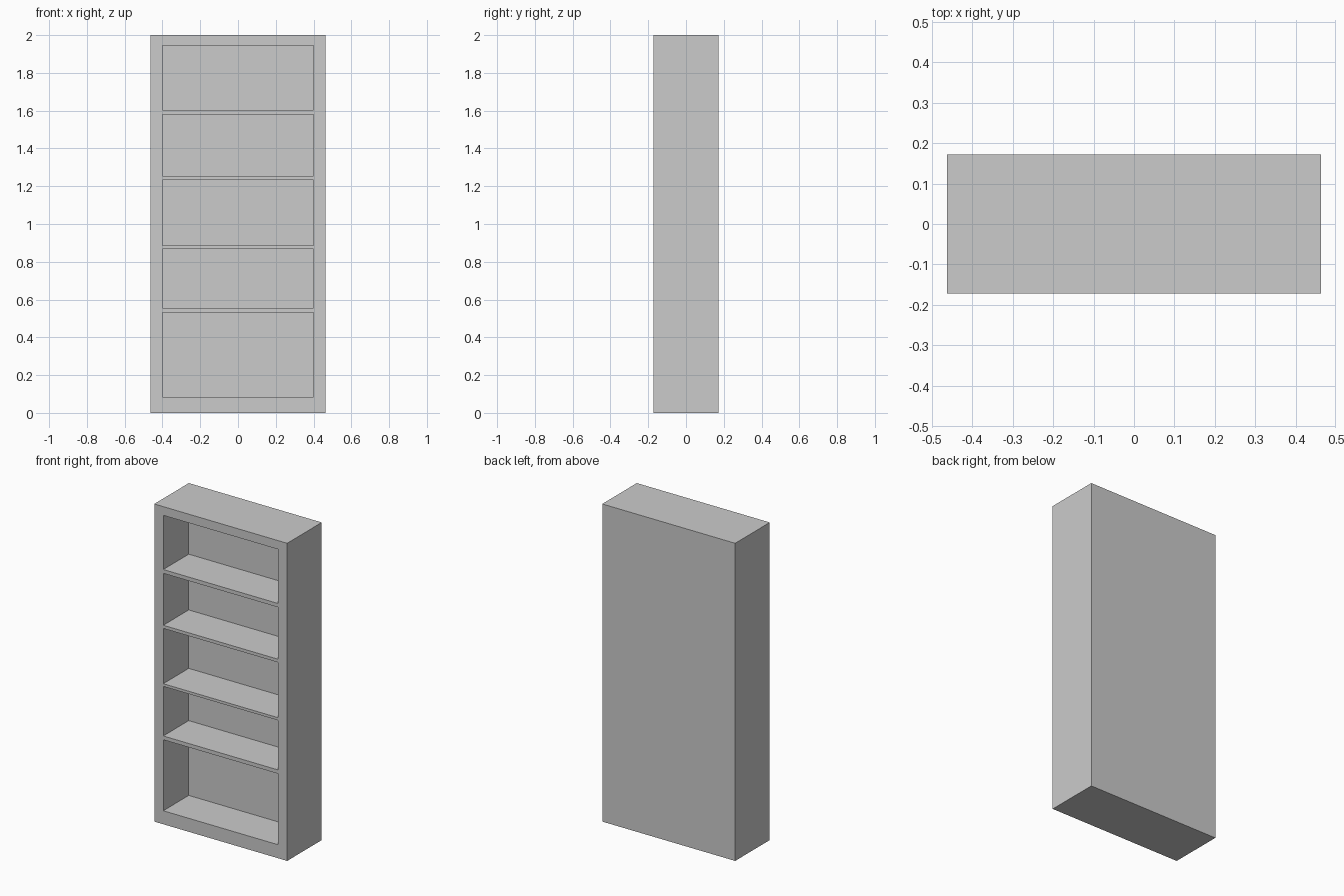
import bpy, bmesh
from mathutils import Matrix, Vector

if "Cube" in bpy.data.objects:
    bpy.data.objects.remove(bpy.data.objects["Cube"])

HALF_W, HALF_D, HEIGHT = 0.463, 0.172, 2.0
OPEN_HALF_W, RECESS_BACK = 0.40, 0.081
# bottom and top height of each shelf bay
BAYS = [(0.085, 0.532), (0.556, 0.868), (0.885, 1.233), (1.253, 1.58), (1.604, 1.945)]


def boxes_object(name, boxes):
    bm = bmesh.new()
    for lo, hi in boxes:
        lo, hi = Vector(lo), Vector(hi)
        m = Matrix.Translation((lo + hi) / 2) @ Matrix.Diagonal((*(hi - lo), 1))
        bmesh.ops.create_cube(bm, size=1, matrix=m)
    mesh = bpy.data.meshes.new(name)
    bm.to_mesh(mesh)
    bm.free()
    obj = bpy.data.objects.new(name, mesh)
    bpy.context.collection.objects.link(obj)
    return obj


# solid bookcase body
body = boxes_object("bookcase", [((-HALF_W, -HALF_D, 0), (HALF_W, HALF_D, HEIGHT))])

# recesses leave the frame, shelves and back panel standing
cutter = boxes_object("bay_cutter", [((-OPEN_HALF_W, -HALF_D - 0.1, z0), (OPEN_HALF_W, RECESS_BACK, z1))
                                     for z0, z1 in BAYS])
cutter.hide_render = True
cut = body.modifiers.new("bays", 'BOOLEAN')
cut.operation = 'DIFFERENCE'
cut.solver = 'EXACT'
cut.object = cutter

bpy.context.view_layer.objects.active = body
bpy.ops.object.modifier_apply(modifier=cut.name)
bpy.data.objects.remove(cutter)
